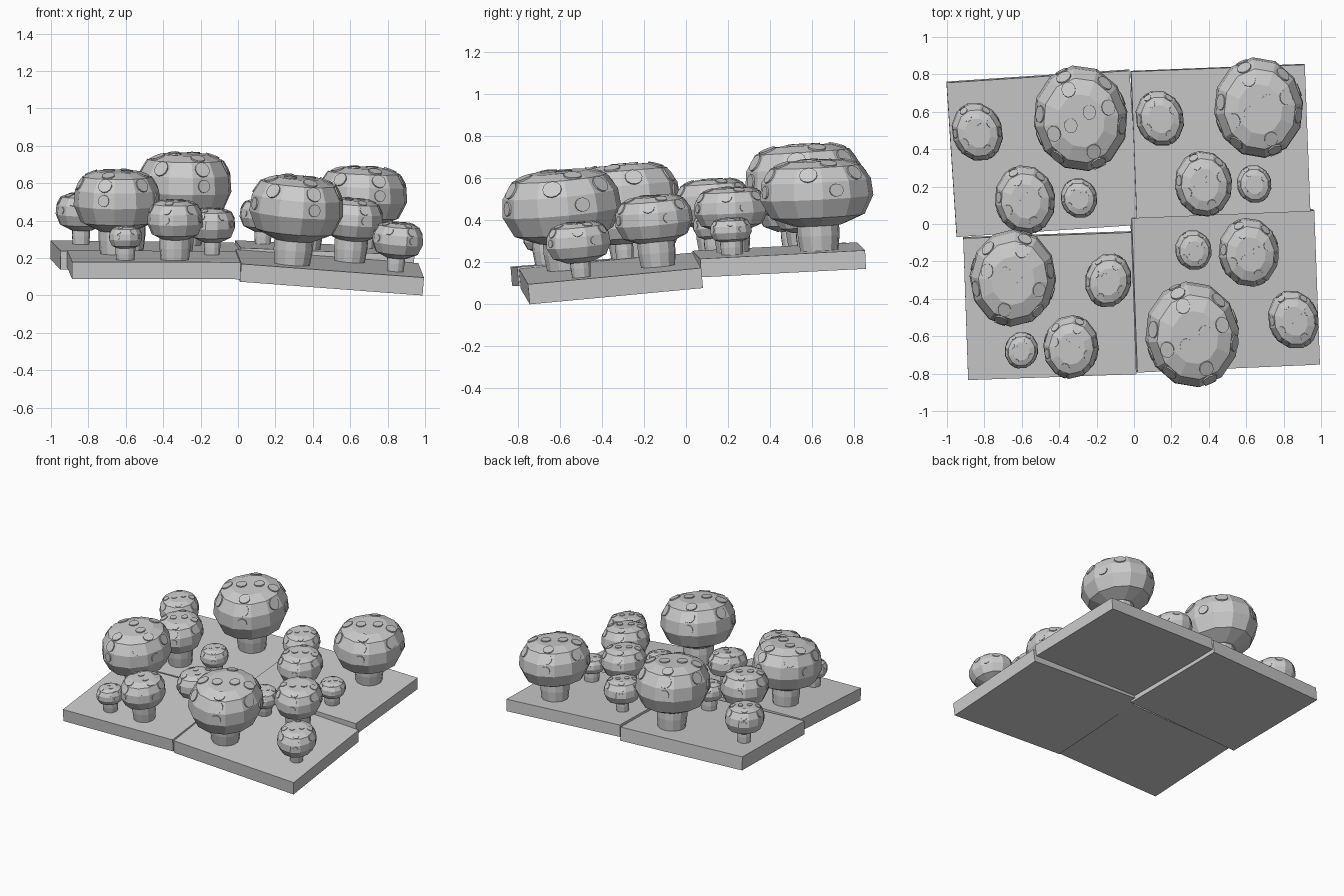
import bpy, bmesh, math
from mathutils import Matrix, Vector

if "Cube" in bpy.data.objects:
    bpy.data.objects.remove(bpy.data.objects["Cube"])

SIDES = 12
K = 1.32  # cap height relative to its radius in unit space
# cap profile: radius, height
CAP = [(0.42, 0), (0.83, .14 * K), (1, .42 * K), (.97, .68 * K), (.8, .9 * K), (.5, .985 * K)]

# name, x, y, cap rx, cap ry, cap bottom, cap top, stem radius, yaw
MUSHROOMS = [
    ("big", .214, .200, .258, .292, .135, .490, .108, 5),
    ("medium", -.117, -.229, .166, .191, .115, .350, .092, 6),
    ("small", -.352, .155, .138, .164, .075, .272, .050, 16),
    ("tiny", .178, -.246, .100, .111, .065, .198, .060, 14),
]

# name, centre of top face, size, z scale, yaw, slope x, slope y, flip x, flip y
TILES = [
    ("back_left", (-.486, .375, .27), .98, 1.0, 3.8, -.015, .067, 1, 1),
    ("back_right", (.464, .441, .265), .93, .88, 2.3, -.043, .05, 1, 1),
    ("front_left", (-.45, -.44, .218), .90, .91, 2.0, -.005, .08, -1, 1),
    ("front_right", (.491, -.361, .18), .98, .96, 2.5, -.079, .091, -1, -1),
]


def finish(bm, name, mat):
    bm.transform(mat)
    bmesh.ops.recalc_face_normals(bm, faces=bm.faces)
    me = bpy.data.meshes.new(name)
    bm.to_mesh(me)
    bm.free()
    bpy.context.collection.objects.link(bpy.data.objects.new(name, me))


def lathe(profile, sides=SIDES):
    """Faceted solid of revolution, closed at both ends."""
    bm = bmesh.new()
    rings = [[bm.verts.new((r * math.cos(math.tau * i / sides),
                            r * math.sin(math.tau * i / sides), z))
              for i in range(sides)] for r, z in profile]
    for a, b in zip(rings, rings[1:]):
        for i in range(sides):
            j = (i + 1) % sides
            bm.faces.new((a[i], a[j], b[j], b[i]))
    bm.faces.new(rings[0][::-1])
    bm.faces.new(rings[-1])
    return bm


def spots():
    """Thin discs lying on the facets of the unit cap."""
    bm = bmesh.new()
    apothem = math.cos(math.pi / SIDES)

    def disc(pos, normal, radius):
        rot = normal.to_track_quat('Z', 'Y').to_matrix().to_4x4()
        bmesh.ops.create_cone(bm, cap_ends=True, segments=12, radius1=radius,
                              radius2=radius, depth=.06,
                              matrix=Matrix.Translation(pos) @ rot)

    # segment of the profile, first facet, facet step, radius
    for seg, first, step, radius in ((2, 0, 3, .13), (3, 1, 2, .16), (4, 0, 3, .15)):
        (r0, z0), (r1, z1) = CAP[seg], CAP[seg + 1]
        for f in range(first, SIDES, step):
            a = math.tau * (f + .5) / SIDES
            r = (r0 + r1) / 2 * apothem
            n = Vector((math.cos(a) * (z1 - z0), math.sin(a) * (z1 - z0), r0 - r1))
            disc((r * math.cos(a), r * math.sin(a), (z0 + z1) / 2), n.normalized(), radius)
    for a in (.6, 3.4):
        disc((.24 * math.cos(a), .24 * math.sin(a), CAP[-1][1]), Vector((0, 0, 1)), .14)
    return bm


for tile, centre, size, zs, yaw, sx, sy, fx, fy in TILES:
    # tilted frame of the tile
    n = Vector((-sx, -sy, 1)).normalized()
    a = math.radians(yaw)
    u = Vector((math.cos(a), math.sin(a), 0))
    u.z = sx * u.x + sy * u.y
    u.normalize()
    v = n.cross(u)
    frame = Matrix((u, v, n)).transposed().to_4x4()
    frame = (Matrix.Translation(centre) @ frame
             @ Matrix.Diagonal((size * fx, size * fy, zs, 1)))

    # ground slab
    bm = bmesh.new()
    bmesh.ops.create_cube(bm, size=1, matrix=Matrix.Translation((0, 0, -.05))
                          @ Matrix.Diagonal((1, .845, .1, 1)))
    finish(bm, tile + "_ground", frame)

    # mushrooms
    for kind, x, y, rx, ry, z0, z1, rs, turn in MUSHROOMS:
        spot = frame @ Matrix.Translation((x, y, 0)) @ Matrix.Rotation(math.radians(turn), 4, 'Z')
        name = f"{tile}_{kind}"
        finish(lathe([(rs * .9, -.01), (rs, z0 * .6), (rs, z0 + .03)]), name + "_stem", spot)
        cap = (spot @ Matrix.Translation((0, 0, z0))
               @ Matrix.Diagonal((rx, ry, (z1 - z0) / K, 1)))
        finish(lathe(CAP), name + "_cap", cap)
        finish(spots(), name + "_cap_spots", cap)

# rest the lowest corner on the floor
low = min(v.co.z for o in bpy.data.objects for v in o.data.vertices)
for o in bpy.data.objects:
    o.data.transform(Matrix.Translation((0, 0, -low)))
